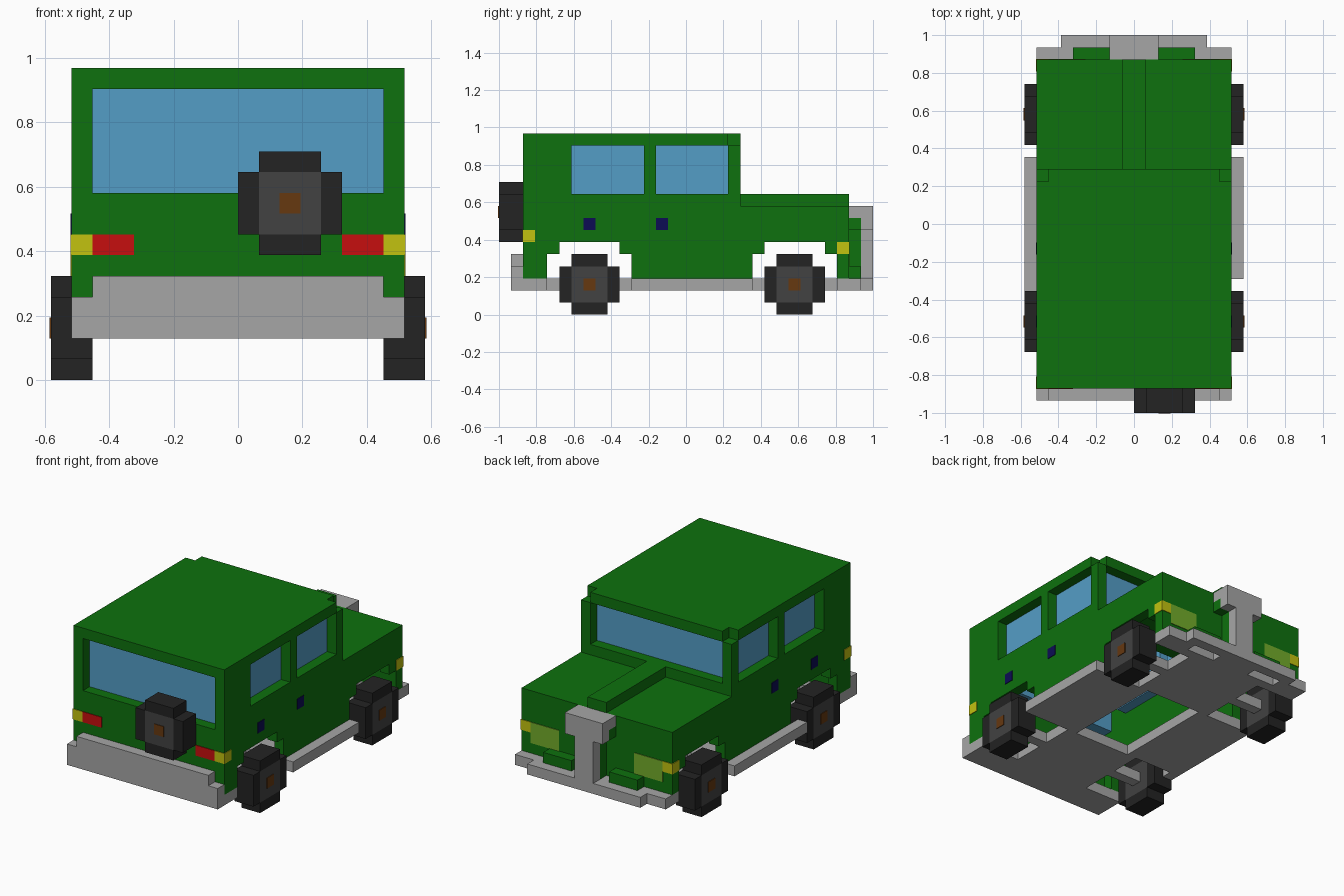
import bpy, bmesh
from mathutils import Vector

cube = bpy.data.objects.get("Cube")
if cube:
    bpy.data.objects.remove(cube, do_unlink=True)

U = 2 / 31          # one block
PAD = 0.06          # how far painted plates stand proud, in blocks


def material(name, rgb):
    lin = [(c / 255 / 12.92) if c < 11 else ((c / 255 + 0.055) / 1.055) ** 2.4 for c in rgb]
    m = bpy.data.materials.new(name)
    m.use_nodes = True
    m.diffuse_color = (*lin, 1)
    bsdf = next(n for n in m.node_tree.nodes if n.type == 'BSDF_PRINCIPLED')
    bsdf.inputs["Base Color"].default_value = (*lin, 1)
    return m


GREEN = material("body green", (14, 113, 14))
GREY = material("bumper grey", (166, 166, 166))
GLASS = material("window blue", (84, 157, 198))
TYRE = material("tyre black", (35, 35, 35))
HUB = material("hub grey", (66, 66, 66))
BROWN = material("hub cap brown", (102, 56, 16))
RED = material("tail light red", (198, 14, 14))
YELLOW = material("signal yellow", (194, 194, 16))
NAVY = material("handle navy", (12, 12, 84))
LAMP = material("headlight lime", (115, 172, 42))


def pos(x, y, z):
    return Vector((x * U, (y - 15.5) * U, z * U))


def finish(name, bm, mat):
    bmesh.ops.recalc_face_normals(bm, faces=bm.faces)
    me = bpy.data.meshes.new(name)
    bm.to_mesh(me)
    bm.free()
    me.materials.append(mat)
    ob = bpy.data.objects.new(name, me)
    bpy.context.collection.objects.link(ob)
    return ob


def extrude(bm, pts, offset):
    f = bm.faces.new([bm.verts.new(p) for p in pts])
    r = bmesh.ops.extrude_face_region(bm, geom=[f])
    bmesh.ops.translate(bm, vec=offset,
                        verts=[v for v in r["geom"] if isinstance(v, bmesh.types.BMVert)])


def boxes(name, mat, *dims):
    """One object from boxes (x0, x1, y0, y1, z0, z1) in blocks."""
    bm = bmesh.new()
    for x0, x1, y0, y1, z0, z1 in dims:
        base = [pos(x0, y0, z0), pos(x1, y0, z0), pos(x1, y1, z0), pos(x0, y1, z0)]
        extrude(bm, base, Vector((0, 0, (z1 - z0) * U)))
    return finish(name, bm, mat)


def both(x0, x1, *rest):
    """The box and its mirror image across x."""
    return [(x0, x1, *rest), (-x1, -x0, *rest)]


# side panels with stepped wheel arches
arch = [(0, 3), (0, 5), (1, 5), (1, 6), (6, 6), (6, 5), (7, 5), (7, 3)]
outline = [(2, 3)] + [(4 + y, z) for y, z in arch] + [(21 + y, z) for y, z in arch]
outline += [(29, 3), (29, 9), (20, 9), (20, 10), (2, 10)]
for side, x in (("left", 7), ("right", -8)):
    bm = bmesh.new()
    extrude(bm, [pos(x, y, z) for y, z in outline], Vector((U, 0, 0)))
    finish(side + "_side_panel", bm, GREEN)

# cab and bonnet
boxes("pillars", GREEN, *both(7, 8, 2, 6, 10, 14), *both(7, 8, 12, 13, 10, 14),
      *both(7, 8, 19, 20, 10, 14))
boxes("roof", GREEN, (-8, 8, 2, 19, 14, 15), (-7, 7, 19, 20, 14, 15))
boxes("tail_panel", GREEN, (-7, 7, 2, 3, 3, 9))
boxes("nose_panel", GREEN, (-7, 7, 28, 29, 3, 9))
boxes("bonnet", GREEN, (-7, 7, 20, 28, 8, 9), (-1, 1, 20, 29, 9, 10))
boxes("windscreen_sill", GREEN, (-7, 7, 19, 20, 8, 10))

# recessed glass
boxes("rear_window", GLASS, (-7, 7, 3, 4, 9, 14))
boxes("windscreen", GLASS, (-7, 7, 18, 19, 10, 14))
boxes("side_windows", GLASS, *both(6, 7, 6, 12, 10, 14), *both(6, 7, 13, 19, 10, 14))

# chassis plate with wheel cutouts and a central opening
boxes("chassis", GREY, (-8, 8, 1, 4, 2, 3), (-4, 4, 4, 11, 2, 3),
      *both(3, 8, 11, 21, 2, 3), (-4, 4, 21, 28, 2, 3), (-8, 8, 28, 29, 2, 3))
boxes("axles", GREY, *both(4, 7, 7, 8, 2, 3), *both(4, 7, 24, 25, 2, 3))
boxes("side_steps", GREY, (8, 9, 11, 21, 2, 3), (-9, -8, 10, 21, 2, 3))
boxes("rear_bumper", GREY, (-8, 8, 1, 2, 3, 4), (-7, 7, 1, 2, 4, 5))
boxes("front_bumper", GREY, *both(5, 8, 29, 30, 2, 3), (-2, 2, 29, 30, 2, 3),
      (-6, 6, 30, 31, 2, 3))
boxes("bumper_brackets", GREEN, *both(2, 5, 29, 30, 3, 4))

# T-shaped grille guard with its green backing
boxes("grille_guard", GREY, (-1, 1, 30, 31, 3, 7), (-2, 2, 30, 31, 7, 9), (-2, 2, 29, 30, 8, 9))
boxes("grille_backing", GREEN, (-1, 1, 29, 30, 3, 7), (-2, 2, 29, 30, 7, 8))

# lights and handles as thin plates
boxes("headlights", LAMP, *both(4, 7, 28.9, 29 + PAD, 4, 6))
boxes("front_signals", YELLOW, *both(7, 8 + PAD, 28, 29 + PAD, 5, 6))
boxes("rear_signals", YELLOW, *both(7, 8 + PAD, 2 - PAD, 3, 6, 7))
boxes("tail_lights", RED, *both(5, 7, 2 - PAD, 2.1, 6, 7))
boxes("door_handles", NAVY, *both(7.9, 8 + PAD, 7, 8, 7, 8), *both(7.9, 8 + PAD, 13, 14, 7, 8))


def wheel(name, place):
    """Cross-shaped wheel on a 5 x 5 grid; place maps (a0, a1, z0, z1, pad) to a box."""
    boxes(name + "_tyre", TYRE, place(0, 1, 1, 4, 0), place(4, 5, 1, 4, 0),
          place(1, 4, 0, 1, 0), place(1, 4, 4, 5, 0))
    boxes(name + "_hub", HUB, place(1, 4, 1, 4, 0))
    boxes(name + "_cap", BROWN, place(2, 3, 2, 3, PAD))


# road wheels and spare wheel
for end, y in (("rear", 5), ("front", 22)):
    wheel(end + "_left_wheel", lambda a, b, c, d, p: (7, 9 + p, y + a, y + b, c, d))
    wheel(end + "_right_wheel", lambda a, b, c, d, p: (-9 - p, -7, y + a, y + b, c, d))
wheel("spare_wheel", lambda a, b, c, d, p: (a, b, -p, 2, 6 + c, 6 + d))
